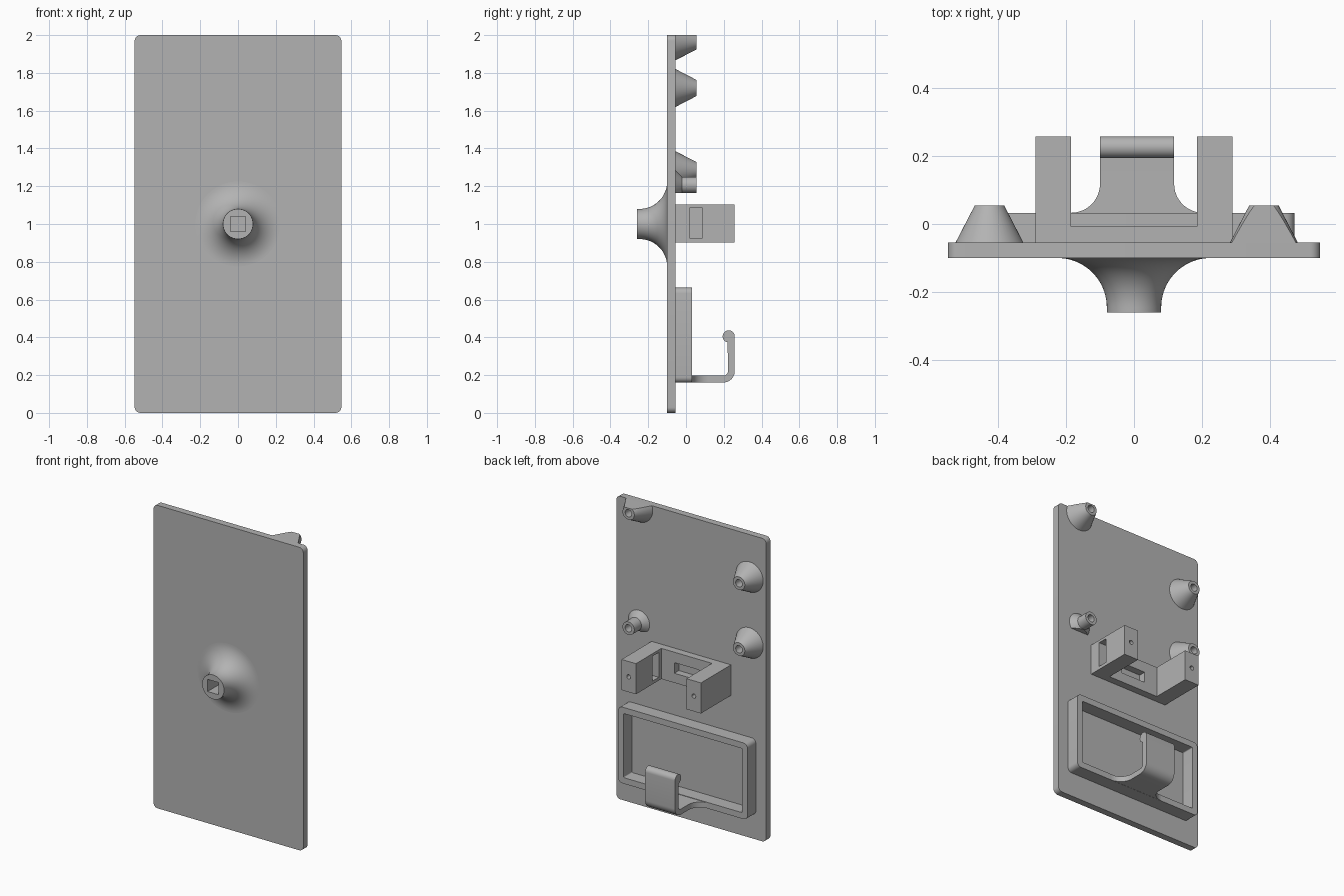
import bpy, bmesh
from math import sin, cos, pi, radians
from mathutils import Matrix, Vector

if "Cube" in bpy.data.objects:
    bpy.data.objects.remove(bpy.data.objects["Cube"])

grey = bpy.data.materials.new("plain grey")
grey.use_nodes = True
grey.diffuse_color = (0.45, 0.45, 0.45, 1)
grey.node_tree.nodes["Principled BSDF"].inputs["Base Color"].default_value = (0.45, 0.45, 0.45, 1)

BACK = -0.055    # rear face of the plate
FRONT = -0.10    # front face of the plate


def finish(name, bm):
    bmesh.ops.recalc_face_normals(bm, faces=bm.faces)
    mesh = bpy.data.meshes.new(name)
    bm.to_mesh(mesh)
    bm.free()
    mesh.materials.append(grey)
    obj = bpy.data.objects.new(name, mesh)
    bpy.context.collection.objects.link(obj)
    return obj


def arc(cx, cy, r, start, end, steps=12):
    angles = [radians(start + (end - start) * i / steps) for i in range(steps + 1)]
    return [(cx + r * cos(a), cy + r * sin(a)) for a in angles]


def rounded_rect(x0, x1, z0, z1, r):
    return (arc(x1 - r, z1 - r, r, 0, 90, 6) + arc(x0 + r, z1 - r, r, 90, 180, 6)
            + arc(x0 + r, z0 + r, r, 180, 270, 6) + arc(x1 - r, z0 + r, r, 270, 360, 6))


def prism(name, outline, axis, low, high):
    """Extrude a 2D outline along one axis; outline uses the other two in order."""
    def place(p):
        co = list(p)
        co.insert("xyz".index(axis), low)
        return co
    bm = bmesh.new()
    face = bm.faces.new([bm.verts.new(place(p)) for p in outline])
    side = bmesh.ops.extrude_face_region(bm, geom=[face])
    step = Vector(place((0, 0))) * ((high - low) / low)
    bmesh.ops.translate(bm, vec=step, verts=[v for v in side["geom"] if isinstance(v, bmesh.types.BMVert)])
    return finish(name, bm)


def box(name, x, y, z):
    bm = bmesh.new()
    size = [b - a for a, b in (x, y, z)]
    mid = [(a + b) / 2 for a, b in (x, y, z)]
    bmesh.ops.create_cube(bm, size=1, matrix=Matrix.Translation(mid) @ Matrix.Diagonal((*size, 1)))
    return finish(name, bm)


def lathe(name, profile, x, z, steps=64):
    """Spin (radius, y) points about an axis parallel to y."""
    bm = bmesh.new()
    verts = [bm.verts.new((x + r, y, z)) for r, y in profile]
    edges = [bm.edges.new(pair) for pair in zip(verts, verts[1:])]
    bmesh.ops.spin(bm, geom=verts + edges, cent=(x, 0, z), axis=(0, 1, 0), angle=2 * pi, steps=steps)
    bmesh.ops.remove_doubles(bm, verts=bm.verts, dist=1e-5)
    return finish(name, bm)


def combine(obj, tool, operation="DIFFERENCE"):
    mod = obj.modifiers.new("cut", "BOOLEAN")
    mod.operation, mod.solver, mod.object = operation, "EXACT", tool
    bpy.context.view_layer.objects.active = obj
    bpy.ops.object.modifier_apply(modifier=mod.name)
    bpy.data.objects.remove(tool)


parts = []

# Flat plate with rounded corners
parts.append(prism("plate", rounded_rect(-0.547, 0.547, 0, 2, 0.03), "y", FRONT, BACK))

# Flared boss on the front with a blind square socket
flare = [(0, FRONT + 0.01), (0.225, FRONT + 0.01)] + arc(0.225, -0.245, 0.145, 90, 180, 20)
boss = lathe("front_boss", flare + [(0.08, -0.26), (0, -0.26)], 0, 1)
combine(boss, box("cutter", (-0.04, 0.04), (-0.3, FRONT), (0.96, 1.04)))
parts.append(boss)

# Conical standoffs with blind screw holes
bore = [(0.024, 0.055), (0.024, -0.04), (0, -0.04)]
cone = [(0, BACK), (0.1, BACK), (0.043, 0.055)] + bore
post = [(0, BACK), (0.078, BACK), (0.043, -0.02), (0.043, 0.055)] + bore
for name, profile, x, z in (("upper_left_standoff", cone, 0.382, 1.967),
                            ("upper_right_standoff", cone, -0.425, 1.72),
                            ("lower_right_standoff", cone, -0.425, 1.285),
                            ("lower_left_standoff", post, 0.382, 1.207)):
    standoff = lathe(name, profile, x, z, 48)
    if name == "upper_left_standoff":
        combine(standoff, box("cutter", (0, 1), (-1, 1), (2, 3)))
    if profile is post:
        combine(standoff, box("cutter", (0, 1), (-1, 1), (1, 1.163)))
    parts.append(standoff)

# U-shaped bracket with slots and screw holes
u_shape = [(-0.29, BACK), (0.29, BACK), (0.29, 0.258), (0.185, 0.258),
           (0.185, -0.007), (-0.185, -0.007), (-0.185, 0.258), (-0.29, 0.258)]
bracket = prism("bracket", u_shape, "z", 0.902, 1.104)
combine(bracket, box("cutter", (-0.09, 0.09), (BACK + 0.001, 0.1), (0.965, 1.035)))
combine(bracket, box("cutter", (0.1, 0.4), (0.02, 0.085), (0.923, 1.087)))
for x in (-0.238, 0.238):
    combine(bracket, lathe("cutter", [(0, 0.16), (0.014, 0.16), (0.014, 0.3), (0, 0.3)], x, 1.003, 24))
parts.append(bracket)

# Rectangular tray frame
frame = prism("tray_frame", rounded_rect(-0.472, 0.472, 0.16, 0.663, 0.03), "y", BACK, 0.033)
combine(frame, prism("cutter", rounded_rect(-0.432, 0.432, 0.2, 0.623, 0.006), "y", -0.2, 0.2))
parts.append(frame)

# Hook: bent strip with a rolled lip, trimmed to a flared plan
strip = ([(0.0, 0.161)] + arc(0.198, 0.221, 0.06, -90, 0) + arc(0.226, 0.405, 0.032, 0, 260, 24)
         + arc(0.198, 0.221, 0.024, 0, -90) + [(0.0, 0.197)])
hook = prism("hook", strip, "x", -0.3, 0.3)
plan = ([(-0.185, 0.005)] + arc(-0.185, 0.118, 0.085, -90, 0) + [(-0.1, 0.3), (0.118, 0.3)]
        + arc(0.203, 0.118, 0.085, 180, 270) + [(0.203, 0.005)])
combine(hook, prism("cutter", plan, "z", 0.1, 0.6), "INTERSECT")
parts.append(hook)

# Smooth curved faces, keep crisp edges
for obj in parts:
    bpy.ops.object.select_all(action="DESELECT")
    obj.select_set(True)
    bpy.context.view_layer.objects.active = obj
    bpy.ops.object.shade_smooth_by_angle(angle=radians(30))
